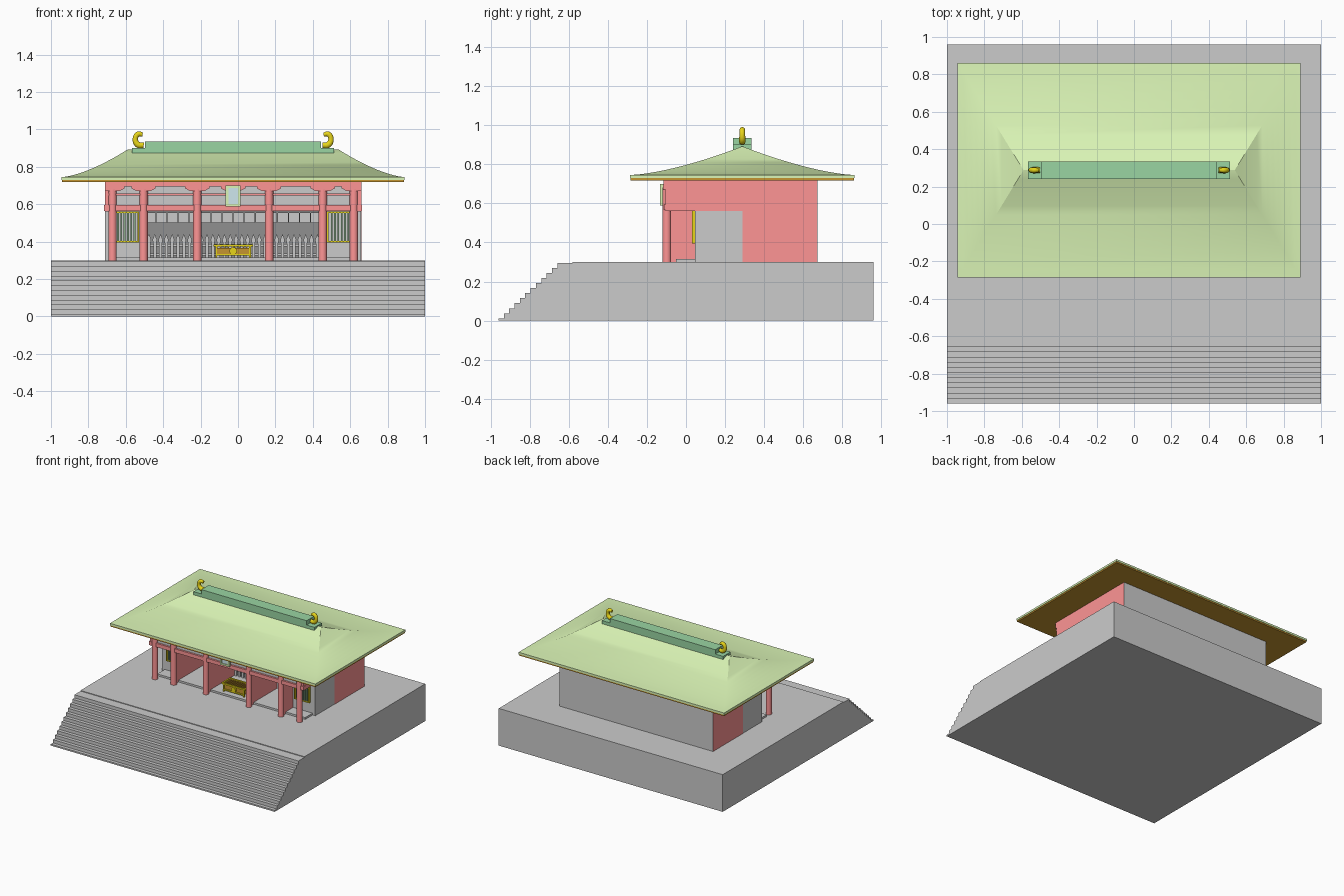
import bpy, bmesh
from mathutils import Vector

if "Cube" in bpy.data.objects:
    bpy.data.objects.remove(bpy.data.objects["Cube"])

CX, CY = -0.026, 0.288      # hall centre line, ridge position


def mat(name, r, g, b):
    m = bpy.data.materials.new(name)
    m.diffuse_color = (r, g, b, 1)
    m.use_nodes = True
    m.node_tree.nodes["Principled BSDF"].inputs["Base Color"].default_value = m.diffuse_color
    return m


RED = mat("red_paint", 1.0, 0.30, 0.30)
ROOF = mat("roof_green", 0.71, 0.92, 0.47)
RIDGE = mat("ridge_green", 0.32, 0.66, 0.36)
GOLD = mat("gold", 0.80, 0.66, 0.01)
BROWN = mat("eave_brown", 0.56, 0.30, 0.03)
DARK = mat("dark_panel", 0.28, 0.28, 0.28)
PALE = mat("plaque_pale", 0.62, 0.80, 0.85)
LEAF = mat("window_green", 0.25, 0.40, 0.25)


def add(name, bm, m=None):
    bmesh.ops.recalc_face_normals(bm, faces=bm.faces)
    me = bpy.data.meshes.new(name)
    bm.to_mesh(me)
    bm.free()
    ob = bpy.data.objects.new(name, me)
    bpy.context.collection.objects.link(ob)
    if m:
        me.materials.append(m)
    return ob


def put_box(bm, x0, x1, y0, y1, z0, z1):
    r = bmesh.ops.create_cube(bm, size=1)
    for v in r["verts"]:
        v.co = Vector(((x0 + x1) / 2 + CX + v.co.x * (x1 - x0),
                       (y0 + y1) / 2 + v.co.y * (y1 - y0),
                       (z0 + z1) / 2 + v.co.z * (z1 - z0)))


def boxes(name, dims, m=None):
    bm = bmesh.new()
    for d in dims:
        put_box(bm, *d)
    return add(name, bm, m)


def put_prism(bm, pts, vec):
    f = bm.faces.new([bm.verts.new(p) for p in pts])
    r = bmesh.ops.extrude_face_region(bm, geom=[f])
    vs = [e for e in r["geom"] if isinstance(e, bmesh.types.BMVert)]
    bmesh.ops.translate(bm, verts=vs, vec=vec)


def sides(x0, x1, *rest):
    return [(x0, x1, *rest), (-x1, -x0, *rest)]


# stone platform with full-width steps
prof = [(-0.96, 0)]
for i in range(12):
    y, z = -0.96 + 0.0275 * i, 0.012 + 0.0257 * i
    prof += [(y, z), (y + 0.0275, z)]
prof[-1] = (-0.58, prof[-1][1])
prof += [(-0.58, 0.30), (0.96, 0.30), (0.96, 0)]
bm = bmesh.new()
put_prism(bm, [(-1, y, z) for y, z in prof], (2, 0, 0))
add("platform", bm)

# floor and walls
boxes("hall_floor", [(-0.66, 0.66, -0.05, 0.29, 0.298, 0.315)])
boxes("back_wall", [(-0.685, 0.685, 0.655, 0.672, 0.30, 0.722)])
boxes("rear_side_walls", sides(0.665, 0.686, 0.29, 0.67, 0.30, 0.722), RED)
boxes("upper_side_walls", sides(0.665, 0.686, -0.105, 0.29, 0.56, 0.722), RED)
boxes("lower_side_walls", sides(0.665, 0.684, 0.045, 0.29, 0.30, 0.56))
boxes("bay_front_walls", sides(0.479, 0.684, 0.045, 0.06, 0.30, 0.722))
boxes("partitions", sides(0.471, 0.487, -0.08, 0.29, 0.30, 0.72)
      + sides(0.184, 0.200, -0.08, 0.29, 0.30, 0.72), RED)
boxes("inner_wall", [(-0.68, 0.68, 0.29, 0.305, 0.30, 0.722)])
boxes("dark_inner_panel", [(-0.47, 0.47, 0.28, 0.29, 0.31, 0.50)], DARK)

# screen above the dark panel
boxes("transom_grid", [(x * 0.059 - 0.003, x * 0.059 + 0.003, 0.275, 0.29, 0.50, 0.56)
                       for x in range(-7, 8)]
      + [(-0.47, 0.47, 0.275, 0.29, 0.495, 0.502), (-0.47, 0.47, 0.275, 0.29, 0.553, 0.56)], DARK)

# pointed picket fence
bm = bmesh.new()
for i in range(30):
    x = CX - 0.45 + 0.9 * i / 29
    shape = [(-.008, .31), (.008, .31), (.008, .39), (.012, .41), (0, .442), (-.012, .41), (-.008, .39)]
    put_prism(bm, [(x + a, 0.25, z) for a, z in shape], (0, 0.012, 0))
for z in (0.325, 0.375):
    put_box(bm, -0.47, 0.47, 0.262, 0.272, z, z + 0.012)
add("picket_fence", bm)

# side bay lattice windows
frame, bars = [], []
for a, b in ((0.503, 0.511), (0.632, 0.640)):
    frame += sides(a, b, 0.03, 0.046, 0.395, 0.56)
for a, b in ((0.395, 0.403), (0.552, 0.56)):
    frame += sides(0.503, 0.640, 0.03, 0.046, a, b)
for i in range(6):
    x = 0.527 + 0.0178 * i
    bars += sides(x - 0.0045, x + 0.0045, 0.033, 0.044, 0.40, 0.555)
boxes("window_frames", frame, GOLD)
boxes("window_bars", bars, LEAF)

# round front columns and their bracket blocks
cols = [s * x for x in (0.192, 0.479, 0.645) for s in (-1, 1)]
bm = bmesh.new()
for x in cols:
    r = bmesh.ops.create_cone(bm, cap_ends=True, segments=24, radius1=0.0225,
                              radius2=0.0225, depth=0.38)
    bmesh.ops.translate(bm, verts=r["verts"], vec=(x + CX, -0.098, 0.49))
ob = add("front_columns", bm, RED)
bpy.context.view_layer.objects.active = ob
ob.select_set(True)
bpy.ops.object.shade_smooth_by_angle()
ob.select_set(False)
bm = bmesh.new()
for x in cols + [0]:
    shape = [(-.04, .672), (.04, .672), (.065, .685), (.065, .696), (-.065, .696), (-.065, .685)]
    put_prism(bm, [(max(-0.685, min(0.685, x + a)) + CX, -0.118, z) for a, z in shape],
              (0, 0.04, 0))
add("column_brackets", bm, RED)

# front beams and the panel between them
boxes("front_beams", [(-0.69, 0.69, -0.113, -0.083, 0.565, 0.595),
                      (-0.685, 0.685, -0.115, -0.08, 0.695, 0.722),
                      (-0.685, 0.685, -0.108, -0.09, 0.648, 0.658)], RED)
boxes("frieze_panel", [(-0.68, 0.68, -0.098, -0.088, 0.59, 0.70)])

# blank hanging plaque with a raised border
plaque = [boxes("plaque_board", [(-0.03, 0.03, -0.128, -0.118, 0.60, 0.69)], PALE),
          boxes("plaque_border", sides(0.026, 0.04, -0.134, -0.116, 0.588, 0.70)
                + [(-0.026, 0.026, -0.134, -0.116, z, z + 0.014) for z in (0.588, 0.686)], ROOF)]

# offering table with slatted top and round boss
boxes("table_frame", sides(0.085, 0.095, -0.02, -0.01, 0.315, 0.375)
      + sides(0.085, 0.095, 0.07, 0.08, 0.315, 0.375)
      + [(-0.105, 0.105, y, y + 0.012, 0.373, 0.385) for y in (-0.025, 0.073)]
      + sides(0.093, 0.105, -0.025, 0.085, 0.373, 0.385)
      + [(-0.09, 0.09, -0.02, -0.012, 0.325, 0.335)], GOLD)
boxes("table_body", [(-0.088, 0.088, -0.012, 0.072, 0.33, 0.366)], BROWN)
boxes("table_slats", [(-0.09 + 0.02 * i, -0.082 + 0.02 * i, -0.02, 0.08, 0.37, 0.38)
                      for i in range(9)], BROWN)
bpy.ops.mesh.primitive_cylinder_add(vertices=20, radius=0.02, depth=0.012,
                                    location=(CX, -0.018, 0.35), rotation=(1.5708, 0, 0))
bpy.context.object.name = "table_boss"
bpy.context.object.data.materials.append(GOLD)

# hipped roof with concave slopes
bm = bmesh.new()
N = 12
rings = []
for i in range(-1, N + 1):
    t = max(i, 0) / N
    hx, hy = 0.917 - 0.352 * t, max(0.574 * (1 - t), 0.0005)
    z = 0.729 if i < 0 else 0.745 + 0.147 * t ** 1.5
    rings.append([bm.verts.new((CX + sx * hx, CY + sy * hy, z))
                  for sx, sy in ((-1, -1), (1, -1), (1, 1), (-1, 1))])
for a, b in zip(rings, rings[1:]):
    for k in range(4):
        bm.faces.new((a[k], a[(k + 1) % 4], b[(k + 1) % 4], b[k]))
bm.faces.new(rings[-1])
bm.faces.new(rings[0][::-1])
ob = add("roof", bm, ROOF)
bpy.context.view_layer.objects.active = ob
ob.select_set(True)
bpy.ops.object.shade_smooth_by_angle()
ob.select_set(False)
boxes("eave_soffit", [(-0.914, 0.914, CY - 0.571, CY + 0.571, 0.718, 0.73)], BROWN)

# ridge
boxes("ridge_base", [(-0.54, 0.54, CY - 0.047, CY + 0.047, 0.868, 0.90)], RIDGE)
boxes("ridge_cap", [(-0.47, 0.47, CY - 0.047, CY + 0.047, 0.90, 0.935)], RIDGE)

# curled gold finials at both ridge ends
for s, side in ((-1, "left"), (1, "right")):
    cu = bpy.data.curves.new(side + "_finial", "CURVE")
    cu.dimensions = "3D"
    cu.bevel_depth, cu.bevel_resolution, cu.use_fill_caps = 0.015, 3, True
    sp = cu.splines.new("BEZIER")
    path = [(.478, .916, 1), (.508, .918, 1.15), (.523, .948, 1), (.508, .975, 1), (.484, .972, .75)]
    sp.bezier_points.add(len(path) - 1)
    for p, (x, z, r) in zip(sp.bezier_points, path):
        p.co = (CX + s * x, CY, z)
        p.radius = r
        p.handle_left_type = p.handle_right_type = "AUTO"
    sp.resolution_u = 6
    cu.materials.append(GOLD)
    bpy.context.collection.objects.link(bpy.data.objects.new(side + "_finial", cu))
